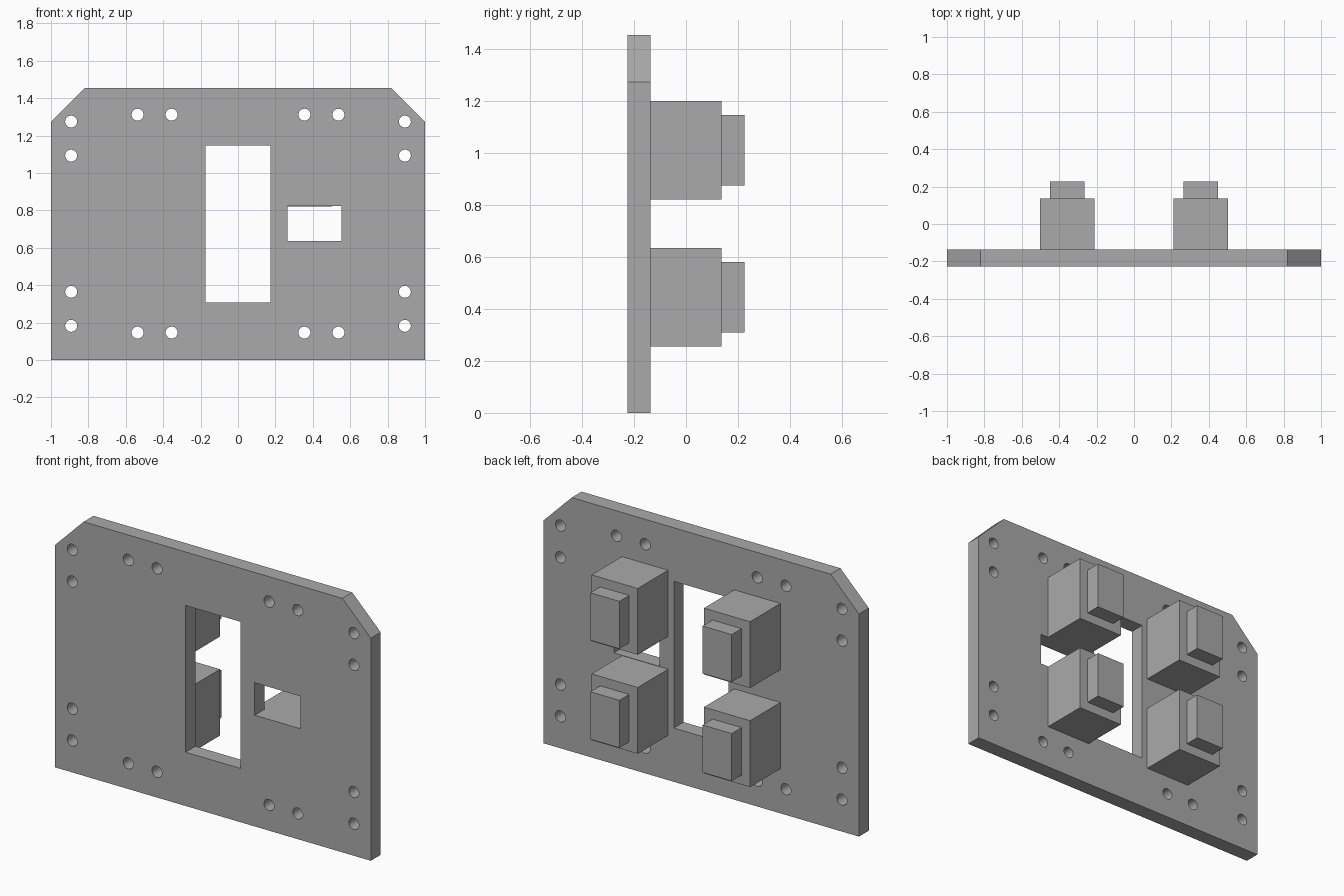
import bpy
import bmesh
from math import radians
from mathutils import Matrix, Vector

default_cube = bpy.data.objects.get("Cube")
if default_cube:
    bpy.data.objects.remove(default_cube, do_unlink=True)

FRONT, BACK = -0.226, -0.137      # plate faces
BODY_BACK, TIP_BACK = 0.137, 0.226

grey = bpy.data.materials.new("plain_grey")
grey.use_nodes = True
grey.diffuse_color = (0.4, 0.4, 0.4, 1)
grey.node_tree.nodes["Principled BSDF"].inputs["Base Color"].default_value = grey.diffuse_color


def add_box(bm, x, y, z):
    """Box spanning the given (low, high) ranges."""
    size = Vector((x[1] - x[0], y[1] - y[0], z[1] - z[0]))
    centre = Vector((sum(x), sum(y), sum(z))) / 2
    bmesh.ops.create_cube(bm, size=1, matrix=Matrix.Translation(centre) @ Matrix.Diagonal(size).to_4x4())


def make_object(name, bm):
    bmesh.ops.recalc_face_normals(bm, faces=bm.faces)
    mesh = bpy.data.meshes.new(name)
    bm.to_mesh(mesh)
    bm.free()
    mesh.materials.append(grey)
    obj = bpy.data.objects.new(name, mesh)
    bpy.context.collection.objects.link(obj)
    return obj


# Plate outline with clipped top corners, extruded backwards
half_outline = [(1, 0), (1, 1.275), (0.82, 1.455)]
outline = half_outline + [(-x, z) for x, z in reversed(half_outline)]
bm = bmesh.new()
face = bm.faces.new([bm.verts.new((x, FRONT, z)) for x, z in outline])
side = bmesh.ops.extrude_face_region(bm, geom=[face])["geom"]
bmesh.ops.translate(bm, vec=(0, BACK - FRONT, 0), verts=[v for v in side if isinstance(v, bmesh.types.BMVert)])
plate = make_object("mounting_plate", bm)

# Cutters: two windows and sixteen bolt holes
bm = bmesh.new()
through = (FRONT - 0.1, BACK + 0.1)
add_box(bm, (-0.174, 0.173), through, (0.308, 1.148))
add_box(bm, (0.264, 0.553), through, (0.637, 0.823))
holes = [(0.892, z) for z in (0.183, 0.365, 1.093, 1.275)]
holes += [(x, z) for x in (0.355, 0.537) for z in (0.147, 1.312)]
turn = Matrix.Rotation(radians(90), 4, "X")
for x, z in holes:
    for s in (-1, 1):
        bmesh.ops.create_cone(bm, cap_ends=True, segments=32, radius1=0.032, radius2=0.032, depth=0.4,
                              matrix=Matrix.Translation((s * x, (FRONT + BACK) / 2, z)) @ turn)
cutter = make_object("hole_cutter", bm)
cutter.hide_render = True

cut = plate.modifiers.new("holes", "BOOLEAN")
cut.operation = "DIFFERENCE"
cut.solver = "EXACT"
cut.object = cutter
bpy.ops.object.select_all(action="DESELECT")
plate.select_set(True)
bpy.context.view_layer.objects.active = plate
bpy.ops.object.modifier_apply(modifier=cut.name)
bpy.data.objects.remove(cutter, do_unlink=True)
bpy.ops.object.shade_smooth_by_angle(angle=radians(30))

# Four rear blocks, each with a smaller raised tip
for side_name, x in (("right", -0.356), ("left", 0.356)):
    for level, z in (("lower", 0.445), ("upper", 1.012)):
        for part, w, h, y in (("block", 0.146, 0.19, (BACK, BODY_BACK)),
                              ("tip", 0.092, 0.136, (BODY_BACK, TIP_BACK))):
            bm = bmesh.new()
            add_box(bm, (x - w, x + w), y, (z - h, z + h))
            make_object(f"{level}_{side_name}_{part}", bm)
